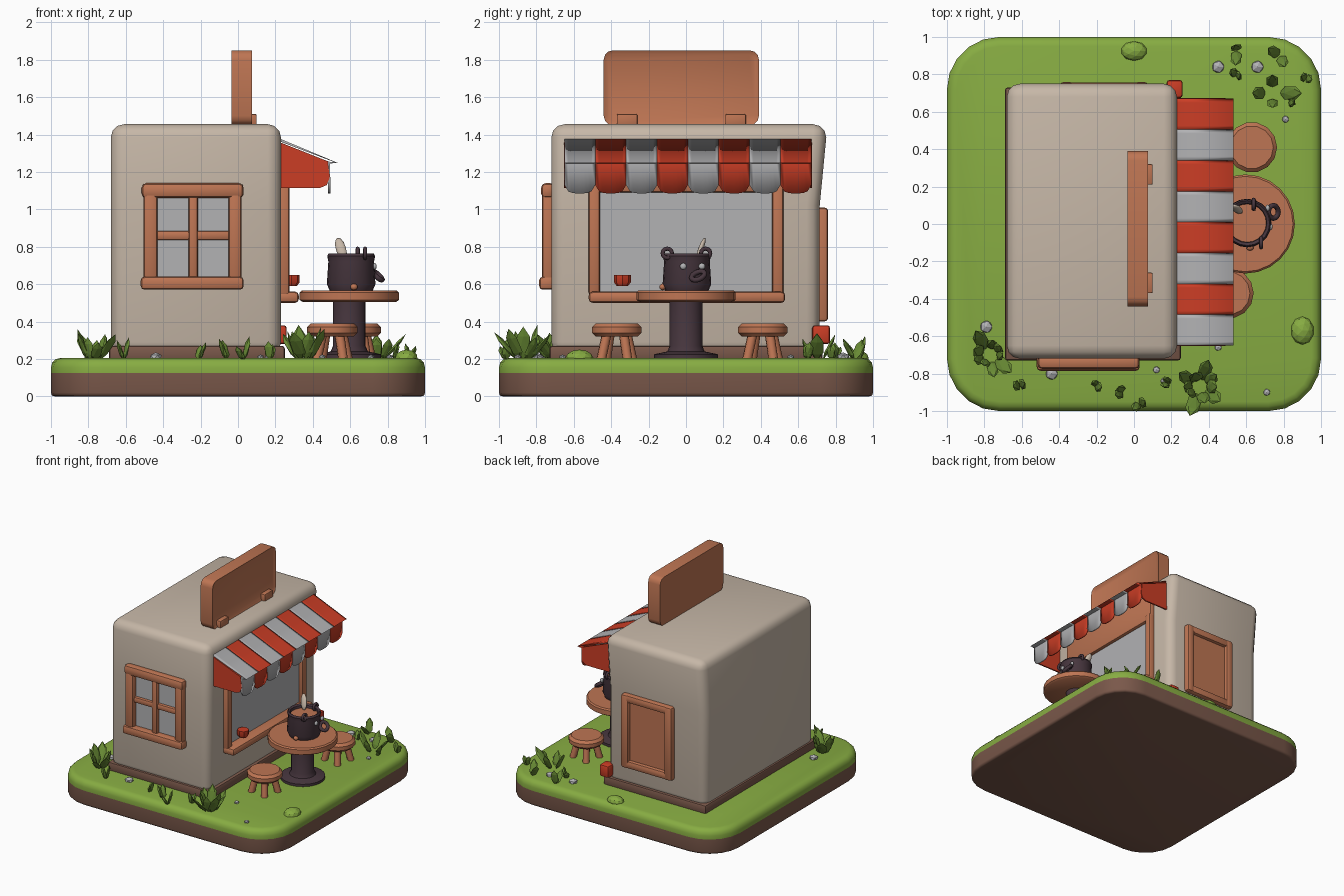
import bpy, bmesh, math, random
from mathutils import Vector, Matrix

old = bpy.data.objects.get("Cube")
if old:
    bpy.data.objects.remove(old, do_unlink=True)
random.seed(4)


def material(name, code):
    srgb = [int(code[i:i + 2], 16) / 255 for i in (0, 2, 4)]
    col = [((c + 0.055) / 1.055) ** 2.4 for c in srgb] + [1]
    m = bpy.data.materials.new(name)
    m.use_nodes = True
    m.diffuse_color = col
    m.node_tree.nodes["Principled BSDF"].inputs["Base Color"].default_value = col
    return m


PLASTER = material("beige plaster", "C6B7A7")
GRASS = material("grass green", "87AC42")
LEAF = material("leaf green", "688A34")
WOOD = material("warm wood", "BE7553")
EARTH = material("earth brown", "7A584A")
DARK = material("dark plum", "47363E")
RED = material("awning red", "CB3D25")
GREY = material("light grey", "B2B2B4")


def finish(name, bm, *mats, angle=35):
    bmesh.ops.recalc_face_normals(bm, faces=bm.faces)
    me = bpy.data.meshes.new(name)
    bm.to_mesh(me)
    bm.free()
    for m in mats:
        me.materials.append(m)
    ob = bpy.data.objects.new(name, me)
    bpy.context.collection.objects.link(ob)
    if angle:
        bpy.ops.object.select_all(action="DESELECT")
        ob.select_set(True)
        bpy.context.view_layer.objects.active = ob
        bpy.ops.object.shade_smooth_by_angle(angle=math.radians(angle))
    return ob


def box_mesh(x, y, z, bevel=0.0, seg=2):
    bm = bmesh.new()
    size = Vector((x[1] - x[0], y[1] - y[0], z[1] - z[0]))
    mid = Vector((sum(x), sum(y), sum(z))) / 2
    bmesh.ops.create_cube(bm, size=1, matrix=Matrix.Translation(mid) @ Matrix.Diagonal((*size, 1)))
    if bevel:
        bmesh.ops.bevel(bm, geom=bm.edges[:], offset=bevel, segments=seg, profile=0.5, affect="EDGES")
    return bm


def box(name, x, y, z, mat, bevel=0.0, seg=2):
    return finish(name, box_mesh(x, y, z, bevel, seg), mat)


def lathe(name, center, profile, mat, steps=20):
    bm = bmesh.new()
    vs = [bm.verts.new((r, 0, z)) for r, z in profile]
    es = [bm.edges.new(p) for p in zip(vs, vs[1:])]
    bmesh.ops.spin(bm, geom=vs + es, cent=(0, 0, 0), axis=(0, 0, 1),
                   angle=math.tau, steps=steps, use_merge=True)
    bmesh.ops.remove_doubles(bm, verts=bm.verts, dist=0.0005)
    bmesh.ops.translate(bm, verts=bm.verts, vec=center)
    return finish(name, bm, mat)


def ball(name, center, scale, mat, rot=None, detail=1, angle=0):
    bm = bmesh.new()
    turn = rot if rot else Matrix.Identity(4)
    bmesh.ops.create_icosphere(bm, subdivisions=detail, radius=1,
                               matrix=Matrix.Translation(center) @ turn @ Matrix.Diagonal((*scale, 1)))
    return finish(name, bm, mat, angle=angle)


def tube(name, points, radius, mat, cyclic=False):
    cu = bpy.data.curves.new(name, "CURVE")
    cu.dimensions = "3D"
    cu.bevel_depth, cu.bevel_resolution, cu.use_fill_caps = radius, 2, True
    sp = cu.splines.new("POLY")
    sp.points.add(len(points) - 1)
    for p, co in zip(sp.points, points):
        p.co = (*co, 1)
    sp.use_cyclic_u = cyclic
    cu.materials.append(mat)
    ob = bpy.data.objects.new(name, cu)
    bpy.context.collection.objects.link(ob)


# Ground slab: earth below, turf above
def slab(name, z, mat, rim, top):
    bm = box_mesh((-1, 1), (-1, 1), z)
    upright = [e for e in bm.edges if abs(e.verts[0].co.z - e.verts[1].co.z) > 0.01]
    bmesh.ops.bevel(bm, geom=upright, offset=0.28, segments=5, profile=0.5, affect="EDGES")
    level = z[1] if top else z[0]
    edge = [e for e in bm.edges if all(abs(v.co.z - level) < 0.001 for v in e.verts)]
    bmesh.ops.bevel(bm, geom=edge, offset=rim, segments=3, profile=0.5, affect="EDGES")
    finish(name, bm, mat)


slab("earth_base", (0, 0.125), EARTH, 0.02, False)
slab("grass_top", (0.125, 0.205), GRASS, 0.05, True)

# House body, with the back wall stepping in slightly below the eaves
bm = box_mesh((-0.68, 0.23), (-0.72, 0.75), (0.22, 1.455), 0.07, 3)
bmesh.ops.bisect_plane(bm, geom=bm.verts[:] + bm.edges[:] + bm.faces[:],
                       plane_co=(0, 0, 1.02), plane_no=(0, 0, 1))
for v in bm.verts:
    if v.co.y > 0 and v.co.z < 1.1:
        v.co.y -= 0.035
finish("house_walls", bm, PLASTER)
box("house_skirting", (-0.69, 0.25), (-0.73, 0.73), (0.19, 0.27), EARTH, 0.015)

# Front window
box("window_glass", (-0.46, -0.03), (-0.728, -0.71), (0.6, 1.1), GREY)
for side, x in (("left", (-0.05, 0.02)), ("right", (-0.505, -0.43))):
    box("window_jamb_" + side, x, (-0.77, -0.7), (0.6, 1.12), WOOD, 0.02)
box("window_head", (-0.515, 0.03), (-0.775, -0.7), (1.06, 1.14), WOOD, 0.025)
box("window_sill", (-0.52, 0.03), (-0.785, -0.7), (0.57, 0.64), WOOD, 0.02)
box("window_upright", (-0.265, -0.215), (-0.76, -0.71), (0.62, 1.08), WOOD, 0.015)
box("window_crossbar", (-0.45, -0.04), (-0.75, -0.71), (0.835, 0.885), WOOD, 0.015)

# Back door
box("door_panel", (-0.36, 0.04), (0.68, 0.73), (0.42, 0.99), WOOD)
for side, x in (("left", (0.005, 0.075)), ("right", (-0.395, -0.325))):
    box("door_jamb_" + side, x, (0.68, 0.76), (0.4, 1.01), WOOD, 0.02)
for part, z in (("head", (0.945, 1.01)), ("foot", (0.4, 0.465))):
    box("door_" + part, (-0.39, 0.07), (0.68, 0.757), z, WOOD, 0.02)

# Serving hatch
box("hatch_glass", (0.2, 0.238), (-0.48, 0.48), (0.54, 1.1), GREY)
for side, y in (("left", (0.46, 0.52)), ("right", (-0.52, -0.46))):
    box("hatch_jamb_" + side, (0.2, 0.275), y, (0.54, 1.14), WOOD, 0.015)
box("hatch_head", (0.2, 0.265), (-0.52, 0.52), (1.09, 1.32), WOOD, 0.015)
box("hatch_counter", (0.2, 0.325), (-0.52, 0.53), (0.5, 0.56), WOOD, 0.02)
lathe("hatch_cup", (0.285, -0.34, 0.56), [(0, 0.03), (0.03, 0.03), (0.045, 0.05), (0.045, 0.09), (0, 0.09)], RED, 8)

# Striped awning: sloping sheet, scalloped valance and end panels
STRIPE, COLS = 0.165, 8
bm = bmesh.new()
for s in range(8):
    def put(x, z, t):
        return bm.verts.new((x, -0.65 + STRIPE * (s + (t + 1) / 2), z))
    steps = [2 * c / COLS - 1 for c in range(COLS + 1)]
    hem = [1.13 - 0.045 * math.sqrt(max(0, 1 - abs(t) ** 3)) for t in steps]
    rows = ([put(0.225, 1.37, t) for t in steps], [put(0.525, 1.25, t) for t in steps],
            [put(0.487, 1.25, t) for t in steps], [put(0.487, h, t) for h, t in zip(hem, steps)])
    for upper, lower in zip(rows, rows[1:]):
        for c in range(COLS):
            f = bm.faces.new((upper[c], lower[c], lower[c + 1], upper[c + 1]))
            f.material_index = s % 2
awning = finish("awning_stripes", bm, GREY, RED)
solid = awning.modifiers.new("thickness", "SOLIDIFY")
solid.thickness, solid.offset = 0.014, 0
for side, y in (("left", 0.662), ("right", -0.652)):
    bm = bmesh.new()
    outline = [(0.22, 1.36), (0.48, 1.257), (0.49, 1.17), (0.475, 1.13), (0.44, 1.115), (0.22, 1.115)]
    face = bm.faces.new([bm.verts.new((x, y, z)) for x, z in outline])
    ext = bmesh.ops.extrude_face_region(bm, geom=[face])["geom"]
    bmesh.ops.translate(bm, vec=(0, 0.012, 0), verts=[v for v in ext if isinstance(v, bmesh.types.BMVert)])
    finish("awning_end_" + side, bm, RED)

# Roof sign with brackets
bm = box_mesh((-0.035, 0.075), (-0.44, 0.39), (1.45, 1.85))
along = [e for e in bm.edges if abs(e.verts[0].co.x - e.verts[1].co.x) > 0.01]
bmesh.ops.bevel(bm, geom=along, offset=0.05, segments=3, profile=0.5, affect="EDGES")
caps = [f for f in bm.faces if abs(f.normal.x) > 0.9]
bmesh.ops.inset_individual(bm, faces=caps, thickness=0.022, depth=0)
bmesh.ops.translate(bm, verts=[v for f in caps if f.normal.x > 0 for v in f.verts], vec=(-0.012, 0, 0))
finish("roof_sign", bm, WOOD)
for side, y in (("left", (0.21, 0.32)), ("right", (-0.37, -0.26))):
    box("sign_bracket_" + side, (0.04, 0.1), y, (1.44, 1.51), WOOD, 0.008)

# Table
TX = 0.595
lathe("table_top", (TX, 0, 0), [(0, 0.505), (0.25, 0.505), (0.265, 0.515), (0.265, 0.555), (0.255, 0.565), (0, 0.565)], WOOD, 24)
lathe("table_pedestal", (TX, 0, 0), [(0, 0.2), (0.17, 0.2), (0.17, 0.225), (0.1, 0.24), (0.087, 0.27),
                                     (0.087, 0.505), (0, 0.505)], DARK)

# Stools
for label, sx, sy in (("left", 0.63, 0.41), ("right", 0.505, -0.37)):
    lathe("stool_seat_" + label, (sx, sy, 0), [(0, 0.32), (0.115, 0.32), (0.135, 0.34), (0.135, 0.37),
                                               (0.115, 0.39), (0, 0.39)], WOOD, 14)
    for a in range(4):
        d = Vector((math.cos(a * math.pi / 2 + 0.6), math.sin(a * math.pi / 2 + 0.6), 0))
        c = Vector((sx, sy, 0))
        tube(f"stool_leg_{label}_{a}", [c + d * 0.1 + Vector((0, 0, 0.2)), c + d * 0.065 + Vector((0, 0, 0.335))], 0.026, WOOD)

# Animal-shaped mug with ears, eyes, curled nose, drink and garnish
MX, MY = 0.605, 0.005
lathe("mug_body", (MX, MY, 0), [(0, 0.565), (0.115, 0.565), (0.13, 0.6), (0.122, 0.72), (0.128, 0.75),
                                (0.12, 0.765), (0.105, 0.755), (0.1, 0.72), (0, 0.72)], DARK)
lathe("mug_drink", (MX, MY, 0), [(0, 0.735), (0.105, 0.735)], WOOD)


def ring(center, r, u, v, n=12, span=math.tau):
    return [Vector(center) + r * (math.cos(i * span / n) * Vector(u) + math.sin(i * span / n) * Vector(v)) for i in range(n)]


for side, x, y in (("left", 0.64, 0.105), ("right", 0.68, -0.1)):
    tube("mug_ear_" + side, ring((x, y, 0.765), 0.025, (0, 1, 0), (0, 0, 1)), 0.011, DARK, True)
for side, x, y in (("left", 0.715, 0.085), ("right", 0.73, -0.015)):
    ball("mug_eye_" + side, (x, y, 0.695), (0.012, 0.018, 0.018), GREY, detail=2, angle=60)
tube("mug_nose", ring((0.745, 0.065, 0.645), 0.035, (0.75, 0, -0.6), (0, 1, 0.3)), 0.014, DARK, True)
ball("mug_foot", (0.62, -0.125, 0.585), (0.02, 0.018, 0.018), WOOD, detail=2, angle=60)
ball("drink_garnish", (0.55, 0.08, 0.79), (0.028, 0.014, 0.065), PLASTER,
     Matrix.Rotation(-0.3, 4, "Y") @ Matrix.Rotation(-0.35, 4, "X"), 2, 60)

# Red box at the back corner
box("corner_box", (0.175, 0.26), (0.675, 0.77), (0.28, 0.38), RED, 0.015)


# Leaves: tufts and single blades
def leaf(x, y, h, lean, heading):
    turn = Matrix.Rotation(heading, 4, "Z") @ Matrix.Rotation(lean, 4, "Y")
    root = Vector((x, y, 0.19)) + turn @ Vector((0, 0, h / 2))
    ball("leaf", root, (0.012, 0.15 * h + 0.012, h / 2), LEAF, turn)


for x, y, n, h in ((-0.77, -0.7, 9, 0.18), (0.35, -0.87, 10, 0.19), (0.74, 0.7, 4, 0.18)):
    for i in range(n):
        a = i * math.tau / n
        leaf(x + 0.035 * math.cos(a), y + 0.03 * math.sin(a), h * random.uniform(0.65, 1.1),
             random.uniform(0.2, 0.8), a)
for x, y in ((-0.61, -0.86), (-0.21, -0.87), (-0.06, -0.9), (0.03, -0.96), (0.17, -0.85), (0.55, 0.93), (0.78, 0.9),
             (0.92, 0.78), (0.55, 0.79), (0.83, 0.65)):
    for i in range(2):
        leaf(x, y, random.uniform(0.08, 0.14), random.uniform(0.2, 0.7), random.uniform(0, math.tau))

# Low bushes and pebbles
ball("bush_back", (0, 0.925, 0.205), (0.07, 0.052, 0.04), GRASS, detail=2)
ball("bush_side", (0.9, -0.57, 0.205), (0.062, 0.075, 0.045), GRASS, detail=2)
for i, (x, y) in enumerate(((-0.79, -0.55), (0.45, 0.84), (0.66, 0.84), (-0.44, -0.8), (0.45, -0.66),
                            (0.12, -0.78), (0.16, -0.84), (0.71, -0.9), (0.81, 0.56))):
    r = 0.036 if i < 4 else 0.02
    ball("pebble", (x, y, 0.21), (r, r, r * 0.7), GREY)
